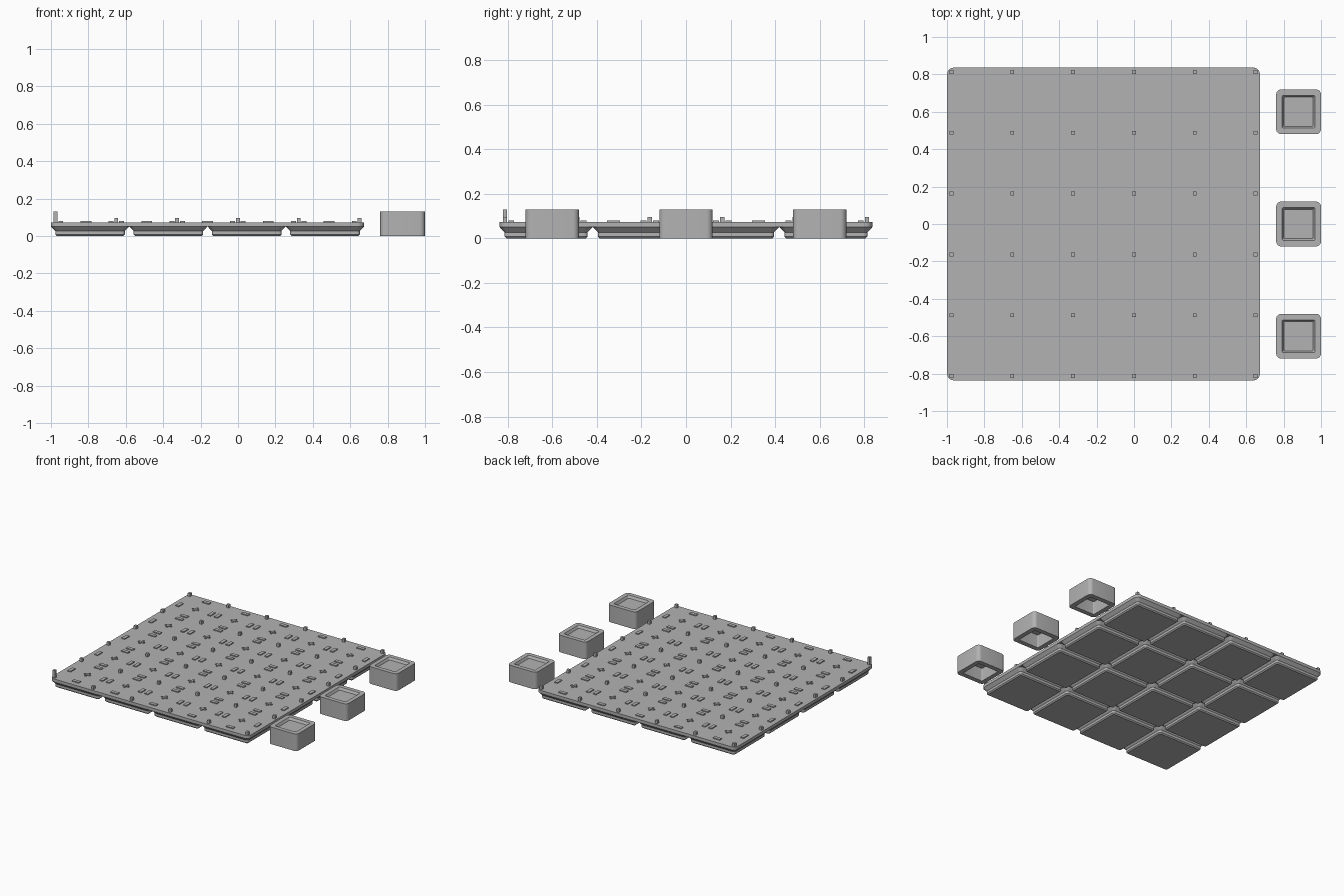
import bpy, bmesh, math

if "Cube" in bpy.data.objects:
    bpy.data.objects.remove(bpy.data.objects["Cube"])

grey = bpy.data.materials.new("plain_grey")
grey.diffuse_color = (0.45, 0.45, 0.45, 1)
grey.use_nodes = True
grey.node_tree.nodes["Principled BSDF"].inputs["Base Color"].default_value = grey.diffuse_color


def finish(name, bm):
    bmesh.ops.recalc_face_normals(bm, faces=bm.faces)
    me = bpy.data.meshes.new(name)
    bm.to_mesh(me)
    bm.free()
    me.materials.append(grey)
    ob = bpy.data.objects.new(name, me)
    bpy.context.collection.objects.link(ob)
    return ob


def ring(bm, cx, cy, half, r, z, seg=6):
    """Loop of vertices along a rounded square."""
    vs = []
    for k in range(4):
        a0 = k * math.pi / 2
        sx = 1 if k in (0, 3) else -1
        sy = 1 if k in (0, 1) else -1
        for i in range(seg + 1):
            a = a0 + i / seg * math.pi / 2
            vs.append(bm.verts.new((cx + sx * (half - r) + r * math.cos(a),
                                    cy + sy * (half - r) + r * math.sin(a), z)))
    return vs


def loft(bm, cx, cy, sections):
    """Closed solid through (half width, corner radius, height) sections."""
    rings = [ring(bm, cx, cy, *s) for s in sections]
    n = len(rings[0])
    for a, b in zip(rings, rings[1:]):
        for i in range(n):
            j = (i + 1) % n
            bm.faces.new((a[i], a[j], b[j], b[i]))
    bm.faces.new(rings[0])
    bm.faces.new(rings[-1])


def block(bm, x, y, z0, z1, sx, sy):
    vs = bmesh.ops.create_cube(bm, size=1)["verts"]
    for v in vs:
        v.co = (x + v.co.x * sx, y + v.co.y * sy, (z0 + z1) / 2 + v.co.z * (z1 - z0))


PX = -0.163          # plate centre
TOP = 0.073          # plate top height
CELL = 0.4187
STEP = 0.325         # pin spacing

# Slab
bm = bmesh.new()
loft(bm, PX, 0, [(0.836, 0.035, 0.05), (0.836, 0.035, TOP)])
finish("base_slab", bm)

# Stepped feet below the slab
bm = bmesh.new()
for i in range(4):
    for j in range(4):
        loft(bm, PX + (i - 1.5) * CELL, (j - 1.5) * CELL,
             [(0.178, 0.008, 0), (0.186, 0.016, 0.008),
              (0.186, 0.016, 0.027), (0.208, 0.035, 0.05)])
finish("base_feet", bm)

# Pins on a 6 x 6 lattice, the front left one taller
bm = bmesh.new()
lines = [(i - 2.5) * STEP for i in range(6)]
for i, x in enumerate(lines):
    for j, y in enumerate(lines):
        block(bm, PX + x, y, TOP - 0.005, 0.13 if i == j == 0 else 0.097, 0.02, 0.02)
finish("pins", bm)

# Low pads inside each tile edge, and a plus at each tile centre
pads, plus = bmesh.new(), bmesh.new()
OFF = STEP / 2 - 0.028
for i in range(5):
    for j in range(5):
        x, y = PX + (i - 2) * STEP, (j - 2) * STEP
        for s in (-1, 1):
            block(pads, x + s * OFF, y, TOP - 0.003, TOP + 0.007, 0.026, 0.058)
            block(pads, x, y + s * OFF, TOP - 0.003, TOP + 0.007, 0.058, 0.026)
        block(plus, x, y, TOP - 0.003, TOP + 0.006, 0.05, 0.012)
        block(plus, x, y, TOP - 0.003, TOP + 0.006, 0.012, 0.05)
finish("edge_pads", pads)
finish("centre_plus_marks", plus)

# Loose boxes: recessed top, hollow underside
for n, y in enumerate((-0.6, 0, 0.6)):
    bm = bmesh.new()
    loft(bm, 0.88, y, [(0.085, 0.008, 0.1), (0.085, 0.008, 0), (0.12, 0.028, 0),
                       (0.12, 0.028, 0.13), (0.088, 0.008, 0.13),
                       (0.078, 0.006, 0.112)])
    ob = finish("box_%d" % (n + 1), bm)

for ob in bpy.context.scene.objects:
    ob.select_set(True)
    bpy.context.view_layer.objects.active = ob
bpy.ops.object.shade_smooth_by_angle(angle=math.radians(30))
